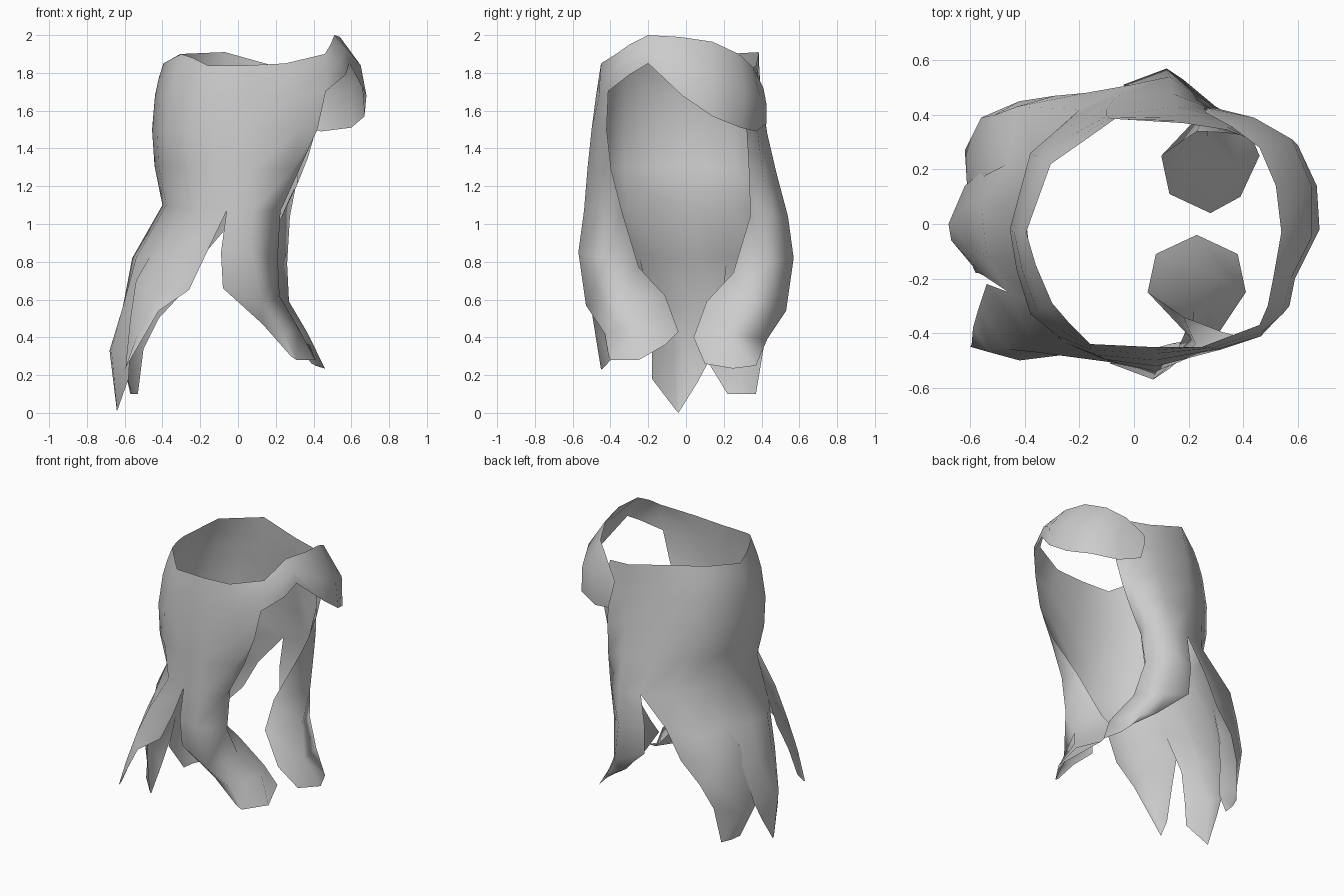
import bpy, bmesh
from mathutils import Vector

mat = bpy.data.materials.new("plain grey")
mat.diffuse_color = (0.6, 0.6, 0.6, 1)


def flip(rows):
    """Mirror a sheet front to back, nudged towards the face opening."""
    return [[(x + 0.05, -y, z - 0.03) for x, y, z in r] for r in rows]


def build(name, sheets):
    """Make one object from grids of points, welding shared edges."""
    bm = bmesh.new()
    for rows in sheets:
        grid = [[bm.verts.new(p) for p in r] for r in rows]
        for a, b in zip(grid, grid[1:]):
            for i in range(len(a) - 1):
                bm.faces.new((a[i], b[i], b[i + 1], a[i + 1]))
    bmesh.ops.remove_doubles(bm, verts=bm.verts, dist=0.003)
    bmesh.ops.recalc_face_normals(bm, faces=bm.faces)
    me = bpy.data.meshes.new(name)
    bm.to_mesh(me)
    bm.free()
    me.materials.append(mat)
    ob = bpy.data.objects.new(name, me)
    bpy.context.collection.objects.link(ob)
    bpy.context.view_layer.objects.active = ob
    ob.select_set(True)
    bpy.ops.object.shade_smooth()
    ob.select_set(False)


# Side locks that curl inward at the tip; the far one ends a little wider
side = [
    [(.18, -.34, 1.07), (.225, -.44, 1.07), (.08, -.54, 1.07), (-.06, -.51, 1.07)],
    [(.05, -.25, .77), (.21, -.42, .82), (.07, -.57, .85), (-.09, -.51, .85)],
    [(.08, -.11, .62), (.22, -.32, .62), (.13, -.53, .57), (-.08, -.50, .66)],
    [(.23, -.04, .43), (.32, -.20, .45), (.25, -.43, .42), (.13, -.44, .47)],
    [(.38, -.11, .36), (.41, -.25, .28), (.31, -.40, .28), (.28, -.41, .30)],
]
side_far = flip(side)
side_far[4] = [(.39, .10, .26), (.46, .25, .235), (.41, .37, .25), (.33, .39, .33)]

# Shell rings: rim, widest and bottom, running round the back
rim = [(.46, -.37, 1.90), (.25, -.45, 1.85), (.05, -.45, 1.84), (-.16, -.44, 1.84),
       (-.24, -.36, 1.88), (-.30, -.29, 1.90), (-.36, -.15, 1.87), (-.395, -.03, 1.85),
       (-.305, .22, 1.90), (-.19, .30, 1.905), (-.07, .385, 1.91), (.18, .37, 1.84),
       (.34, .345, 1.82), (.43, .31, 1.62)]
middle = [(.42, -.42, 1.5), (.32, -.46, 1.5), (.08, -.50, 1.5), (-.14, -.48, 1.5),
          (-.28, -.41, 1.5), (-.38, -.33, 1.5), (-.43, -.17, 1.5), (-.455, -.02, 1.5),
          (-.38, .26, 1.5), (-.25, .35, 1.5), (-.10, .42, 1.5), (.15, .43, 1.48),
          (.33, .39, 1.40), (.37, .33, 1.35)]
back = [(-.22, -.45, 1.07), (-.33, -.31, 1.09), (-.38, -.12, 1.10), (-.40, .05, 1.10),
        (-.35, .24, 1.08), (-.20, .42, 1.07)]
bottom = side[0] + back + side_far[0][::-1]


def ring(t):
    """Smooth blend through the three rings, t from 0 to 2."""
    w = ((t - 1) * (t - 2) / 2, t * (2 - t), t * (t - 1) / 2)
    return [Vector(a) * w[0] + Vector(b) * w[1] + Vector(c) * w[2]
            for a, b, c in zip(rim, middle, bottom)]


shell = [ring(t) for t in (0, .25, .5, 1, 1.5, 2)]

# Three pointed locks flaring out at the back
near_lock = [
    bottom[3:6],
    [(-.17, -.47, .84), (-.36, -.47, .82), (-.46, -.25, .84)],
    [(-.26, -.48, .65), (-.46, -.46, .62), (-.54, -.22, .70)],
    [(-.42, -.50, .54), (-.53, -.47, .42), (-.57, -.31, .50)],
    [(-.60, -.45, .23), (-.595, -.44, .235), (-.59, -.38, .30)],
]
centre_lock = [
    bottom[5:9],
    [(-.46, -.25, .84), (-.54, -.12, .82), (-.56, .07, .82), (-.46, .22, .83)],
    [(-.55, -.19, .56), (-.61, -.08, .56), (-.61, .07, .56), (-.56, .19, .58)],
    [(-.57, -.18, .33), (-.67, -.06, .33), (-.68, .0, .33), (-.62, .14, .31)],
    [(-.58, -.18, .18), (-.64, -.05, .01), (-.64, -.04, .0), (-.63, .06, .16)],
]
far_lock = [
    bottom[8:11],
    [(-.46, .22, .83), (-.43, .43, .82), (-.18, .48, .84)],
    [(-.54, .18, .70), (-.51, .40, .66), (-.29, .47, .64)],
    [(-.58, .15, .50), (-.56, .39, .46), (-.42, .45, .50)],
    [(-.61, .11, .28), (-.62, .27, .28), (-.50, .41, .34)],
    [(-.57, .22, .10), (-.56, .30, .10), (-.53, .37, .10)],
]

# Fringe sweeping over the face opening, overlapping the shell on the far side
fringe = [
    [shell[0][0], (.49, -.30, 1.95), (.51, -.20, 2.0), (.54, -.03, 1.99),
     (.52, .14, 1.965), (.46, .28, 1.90), (.36, .355, 1.83), (.26, .41, 1.72)],
    [shell[1][0], (.545, -.33, 1.85), (.575, -.20, 1.93), (.65, -.05, 1.84),
     (.65, .14, 1.77), (.58, .31, 1.70), (.44, .39, 1.68), (.27, .425, 1.64)],
    [shell[2][0], (.57, -.30, 1.79), (.59, -.20, 1.85), (.68, -.02, 1.68),
     (.67, .14, 1.57), (.60, .29, 1.51), (.44, .37, 1.49), (.30, .425, 1.53)],
]
build("hair", [shell, side, side_far, near_lock, centre_lock, far_lock, fringe])
